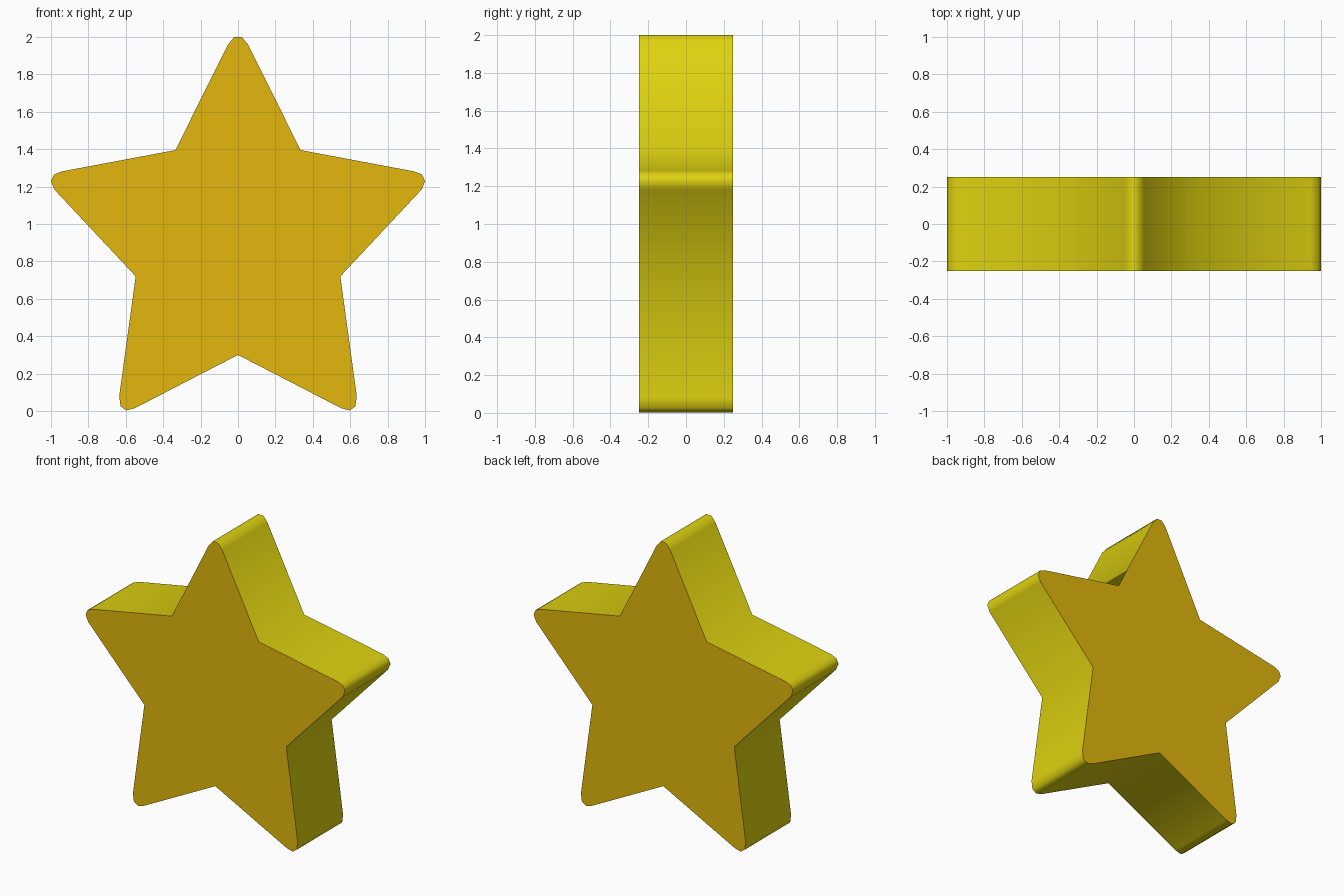
import bpy, bmesh, math

if "Cube" in bpy.data.objects:
    bpy.data.objects.remove(bpy.data.objects["Cube"])


def material(name, rgb):
    m = bpy.data.materials.new(name)
    m.diffuse_color = (*rgb, 1.0)
    m.use_nodes = True
    m.node_tree.nodes["Principled BSDF"].inputs["Base Color"].default_value = m.diffuse_color
    return m


gold = material("gold face", (0.76, 0.474, 0.004))
yellow = material("yellow rim", (0.745, 0.65, 0.005))

# Right half of the star outline (x, z), top to bottom, with softened tips
half = [(0.02, 2.0), (0.053, 1.96), (0.335, 1.395),
        (0.943, 1.281), (0.985, 1.263), (1.0, 1.228), (0.98, 1.182),
        (0.547, 0.72),
        (0.635, 0.08), (0.628, 0.025), (0.597, 0.003), (0.55, 0.016)]
outline = half + [(0.0, 0.3)] + [(-x, z) for x, z in reversed(half)]

# Star body: front and back faces joined by a rim
bm = bmesh.new()
front = [bm.verts.new((x, -0.25, z)) for x, z in outline]
back = [bm.verts.new((x, 0.25, z)) for x, z in outline]
bm.faces.new(front)
bm.faces.new(back[::-1])
n = len(outline)
for i in range(n):
    j = (i + 1) % n
    bm.faces.new((front[i], back[i], back[j], front[j]))
bmesh.ops.recalc_face_normals(bm, faces=bm.faces[:])
bm.normal_update()
for f in bm.faces:
    f.material_index = 0 if abs(f.normal.y) > 0.5 else 1

mesh = bpy.data.meshes.new("star")
bm.to_mesh(mesh)
bm.free()
mesh.materials.append(gold)
mesh.materials.append(yellow)
star = bpy.data.objects.new("star", mesh)
bpy.context.collection.objects.link(star)

# Smooth rim, crisp edges around the flat faces
bpy.context.view_layer.objects.active = star
star.select_set(True)
bpy.ops.object.shade_smooth_by_angle(angle=math.radians(70))
